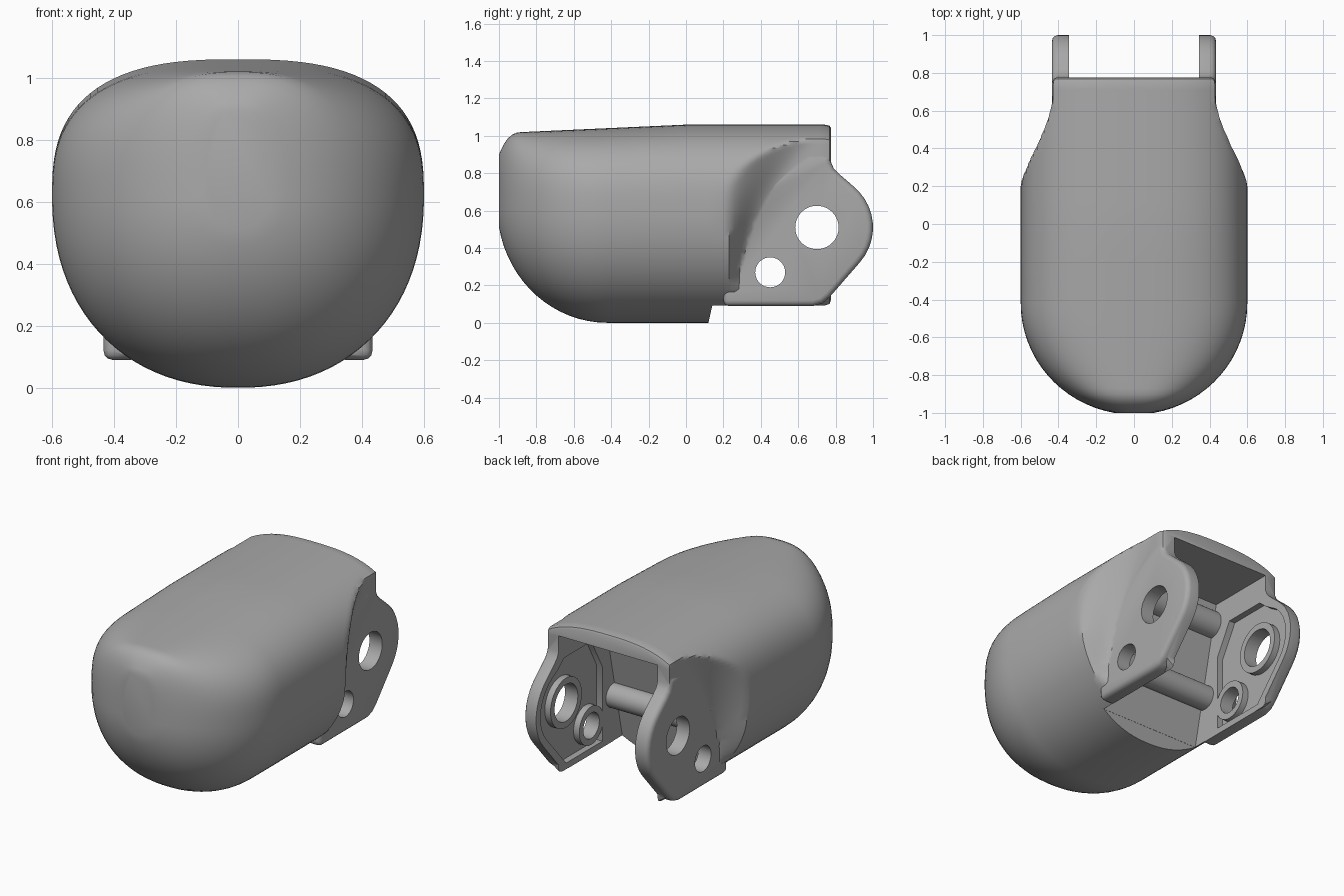
import bpy, bmesh, math
from mathutils import Vector

cube = bpy.data.objects.get("Cube")
if cube:
    bpy.data.objects.remove(cube, do_unlink=True)

grey = bpy.data.materials.new("mid_grey")
grey.use_nodes = True
grey.diffuse_color = (0.4, 0.4, 0.4, 1)
grey.node_tree.nodes["Principled BSDF"].inputs["Base Color"].default_value = (0.4, 0.4, 0.4, 1)


def make(name, bm):
    bmesh.ops.recalc_face_normals(bm, faces=bm.faces)
    mesh = bpy.data.meshes.new(name)
    bm.to_mesh(mesh)
    bm.free()
    mesh.materials.append(grey)
    obj = bpy.data.objects.new(name, mesh)
    bpy.context.collection.objects.link(obj)
    return obj


def loft(name, rings):
    bm = bmesh.new()
    loops = [[bm.verts.new(p) for p in ring] for ring in rings]
    for a, b in zip(loops, loops[1:]):
        for i in range(len(a)):
            j = (i + 1) % len(a)
            bm.faces.new((a[i], a[j], b[j], b[i]))
    bm.faces.new(loops[0])
    bm.faces.new(loops[-1])
    return make(name, bm)


def prism(name, outline, half):
    # side profile (y, z) extruded across x
    return loft(name, [[(x, y, z) for y, z in outline] for x in (-half, half)])


def bar(name, y, z, radius, half):
    n = 40
    ring = [(y + radius * math.cos(math.tau * i / n), z + radius * math.sin(math.tau * i / n)) for i in range(n)]
    return prism(name, ring, half)


def apply_modifier(obj, mod):
    bpy.context.view_layer.objects.active = obj
    bpy.ops.object.modifier_apply(modifier=mod.name)


def boolean(obj, other, operation):
    mod = obj.modifiers.new("boolean", 'BOOLEAN')
    mod.operation, mod.solver, mod.object = operation, 'EXACT', other
    apply_modifier(obj, mod)
    bpy.data.objects.remove(other, do_unlink=True)


def clamp01(t):
    return max(0.0, min(1.0, t))


# Rounded body: superellipse sections along y, pinched flat at the rear sides
EAR = 0.43


def section(y, u, inset=0.0):
    k = math.sqrt(1 - u * u)
    width, low, mid = 0.6 * k, 0.62 * (1 - k), 0.62
    high = 1.02 + 0.04 * clamp01((y + 0.88) / 0.88) - 0.12 * clamp01((-0.88 - y) / 0.12) ** 2.5
    ring = []
    for i in range(96):
        a = math.tau * (i + 0.5) / 96
        c, s = math.cos(a), math.sin(a)
        n = 2.7 if s > 0 else 2.2
        reach = high - mid if s > 0 else mid - low
        x = width * abs(c) ** (2 / n)
        z = mid + math.copysign(reach * abs(s) ** (2 / n), s)
        t = clamp01((y - 0.2) / (0.06 + 0.45 * z * z))
        limit = 0.6 - (0.6 - EAR) * t * t * (3 - 2 * t)
        ring.append((math.copysign(min(x, limit) - inset, c), y, z - math.copysign(inset, s)))
    return ring


rings = []
for i in range(17):
    u = math.sin(math.radians(80 - 5 * i))
    rings.append(section(-0.42 - 0.58 * u / math.sin(math.radians(80)), u))
for y in (-0.2, 0, 0.12):
    rings.append(section(y, 0))
rings += [section(0.2 + 0.03 * i, 0) for i in range(19)]
rings += [section(0.768, 0, 0.006), section(0.775, 0, 0.018)]
shell = loft("shell_body", rings)

# Hinge ears: rounded side outline with a concave corner under the roof
arc = [(0.7 + 0.3 * math.cos(math.radians(a)), 0.51 + 0.29 * math.sin(math.radians(a)))
       for a in range(50, -41, -9)]
ears = prism("ears", [(0.2, 0.09), (0.2, 0.6), (0.45, 0.75), (0.66, 0.9), (0.77, 0.9), (0.775, 0.86),
                      (0.79, 0.825), (0.82, 0.795)] + arc +
             [(0.77, 0.14), (0.73, 0.105), (0.68, 0.09)], EAR + 0.004)
bevel = ears.modifiers.new("bevel", 'BEVEL')
bevel.width, bevel.segments, bevel.angle_limit = 0.03, 3, math.radians(60)
apply_modifier(ears, bevel)

# Open rear: clear the underside and the space between the ears
boolean(shell, prism("under_cut", [(0.12, -0.1), (0.12, 0), (0.14, 0.09), (1.2, 0.09), (1.2, -0.1)], 1), 'DIFFERENCE')
boolean(shell, ears, 'UNION')
boolean(shell, prism("cavity", [(0.1, -0.1), (0.33, 0.96), (1.2, 0.96), (1.2, -0.1)], 0.345), 'DIFFERENCE')

# Recessed inner ear faces, leaving a rim and a raised ring round each hole
HOLES = ((0.7, 0.51, 0.116), (0.45, 0.27, 0.08))
recess = prism("recess", [(0.34, 0.13), (0.34, 0.6), (0.45, 0.8), (0.72, 0.8), (0.78, 0.75)] +
               [(0.7 + (y - 0.7) * 0.85, 0.51 + (z - 0.51) * 0.85) for y, z in arc] + [(0.7, 0.13)], 0.385)
for y, z, r in HOLES:
    boolean(recess, bar("ring", y, z, r + 0.04, 1), 'DIFFERENCE')
boolean(shell, recess, 'DIFFERENCE')
for y, z, r in HOLES:
    boolean(shell, bar("hole", y, z, r, 1), 'DIFFERENCE')

# Cross bars on the cavity's front wall
bars = [bar("lower_cross_bar", 0.23, 0.38, 0.075, 0.36), bar("upper_cross_bar", 0.29, 0.84, 0.085, 0.36)]

for obj in [shell] + bars:
    bpy.ops.object.select_all(action='DESELECT')
    obj.select_set(True)
    bpy.context.view_layer.objects.active = obj
    bpy.ops.object.shade_smooth_by_angle(angle=math.radians(35))
